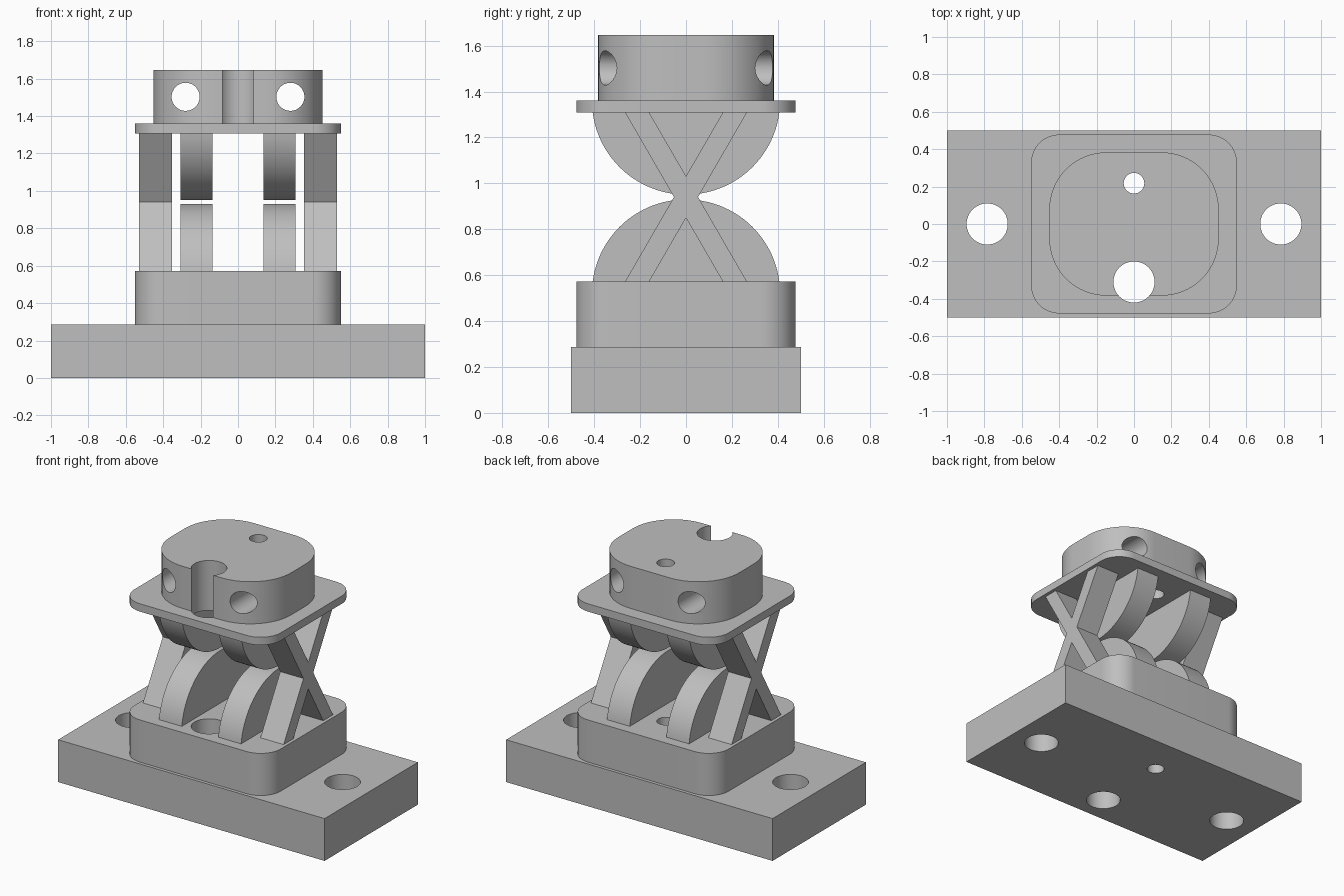
import bpy, bmesh, math
from mathutils import Matrix, Vector

default = bpy.data.objects.get("Cube")
if default:
    bpy.data.objects.remove(default, do_unlink=True)

grey = bpy.data.materials.new("plain grey")
grey.use_nodes = True
grey.diffuse_color = (0.52, 0.52, 0.52, 1)
grey.node_tree.nodes["Principled BSDF"].inputs["Base Color"].default_value = grey.diffuse_color

# Stack levels, bottom to top
BASE_TOP, BLOCK_TOP, PLATE_LOW, PLATE_TOP, HEAD_TOP = 0.287, 0.573, 1.308, 1.361, 1.647
MID = (BLOCK_TOP + PLATE_LOW) / 2


def make_object(name, bm):
    bmesh.ops.recalc_face_normals(bm, faces=bm.faces)
    mesh = bpy.data.meshes.new(name)
    bm.to_mesh(mesh)
    bm.free()
    mesh.materials.append(grey)
    obj = bpy.data.objects.new(name, mesh)
    bpy.context.collection.objects.link(obj)
    return obj


def prism(name, points, depth):
    """Extrude a closed outline of 3D points along a vector."""
    bm = bmesh.new()
    face = bm.faces.new([bm.verts.new(p) for p in points])
    ext = bmesh.ops.extrude_face_region(bm, geom=[face])
    moved = [g for g in ext["geom"] if isinstance(g, bmesh.types.BMVert)]
    bmesh.ops.translate(bm, verts=moved, vec=Vector(depth))
    return make_object(name, bm)


def rounded_slab(name, hx, hy, radius, z0, z1, steps=16):
    points = []
    for i, (sx, sy) in enumerate([(1, 1), (-1, 1), (-1, -1), (1, -1)]):
        for k in range(steps + 1):
            a = math.pi / 2 * (i + k / steps)
            points.append((sx * (hx - radius) + radius * math.cos(a),
                           sy * (hy - radius) + radius * math.sin(a), z0))
    return prism(name, points, (0, 0, z1 - z0))


def drill(obj, holes):
    """Cut round holes given as (centre, radius, is_vertical)."""
    bm = bmesh.new()
    for centre, radius, vertical in holes:
        turn = Matrix() if vertical else Matrix.Rotation(math.pi / 2, 4, "X")
        bmesh.ops.create_cone(bm, cap_ends=True, segments=48, radius1=radius, radius2=radius,
                              depth=4, matrix=Matrix.Translation(centre) @ turn)
    cutter = make_object("hole_cutter", bm)
    cutter.hide_render = True
    mod = obj.modifiers.new("holes", "BOOLEAN")
    mod.operation, mod.solver, mod.object = "DIFFERENCE", "EXACT", cutter
    bpy.context.view_layer.objects.active = obj
    bpy.ops.object.modifier_apply(modifier=mod.name)
    bpy.data.objects.remove(cutter, do_unlink=True)


# Stacked slabs
base = prism("base", [(-1, -0.5, 0), (1, -0.5, 0), (1, 0.5, 0), (-1, 0.5, 0)], (0, 0, BASE_TOP))
block = rounded_slab("lower_block", 0.55, 0.478, 0.15, BASE_TOP, BLOCK_TOP)
plate = rounded_slab("upper_plate", 0.55, 0.478, 0.15, PLATE_LOW, PLATE_TOP)
head = rounded_slab("head", 0.453, 0.383, 0.305, PLATE_TOP, HEAD_TOP)

# Shared vertical bores, mounting holes and cross holes
bores = [((0, -0.31, 0.8), 0.11, True), ((0, 0.218, 0.8), 0.055, True)]
drill(base, bores + [((s * 0.785, 0, 0.8), 0.11, True) for s in (-1, 1)])
drill(block, bores)
drill(plate, bores)
drill(head, bores + [((s * 0.28, 0, 1.503), 0.075, False) for s in (-1, 1)])
parts = [base, block, plate, head]

# Rolling pads: circle segments centred just inside the slabs
RADIUS, SINK = 0.41, PLATE_TOP - PLATE_LOW
start = math.asin(SINK / RADIUS)
arc = []
for k in range(49):
    a = start + (math.pi - 2 * start) * k / 48
    arc.append((RADIUS * math.cos(a), RADIUS * math.sin(a) - SINK))

# Crossed flexure outline
OUT, IN = 0.265, 0.16
half = (PLATE_LOW - BLOCK_TOP) / 2
waist = (OUT - IN) / 2
notch = half * (OUT - IN) / (OUT + IN)
cross = [(-OUT, -half), (-IN, -half), (0, -notch), (IN, -half), (OUT, -half), (waist, 0),
         (OUT, half), (IN, half), (0, notch), (-IN, half), (-OUT, half), (-waist, 0)]

for side, x_pad, x_cross in (("left", 0.137, 0.354), ("right", -0.308, -0.528)):
    parts.append(prism(side + "_lower_pad", [(x_pad, y, BLOCK_TOP + z) for y, z in arc], (0.171, 0, 0)))
    parts.append(prism(side + "_upper_pad", [(x_pad, y, PLATE_LOW - z) for y, z in arc], (0.171, 0, 0)))
    parts.append(prism(side + "_crossed_flexure", [(x_cross, y, MID + z) for y, z in cross], (0.174, 0, 0)))

# Smooth curved walls, keep edges crisp
bpy.ops.object.select_all(action="DESELECT")
for obj in parts:
    obj.select_set(True)
bpy.context.view_layer.objects.active = base
bpy.ops.object.shade_smooth_by_angle(angle=math.radians(30))
